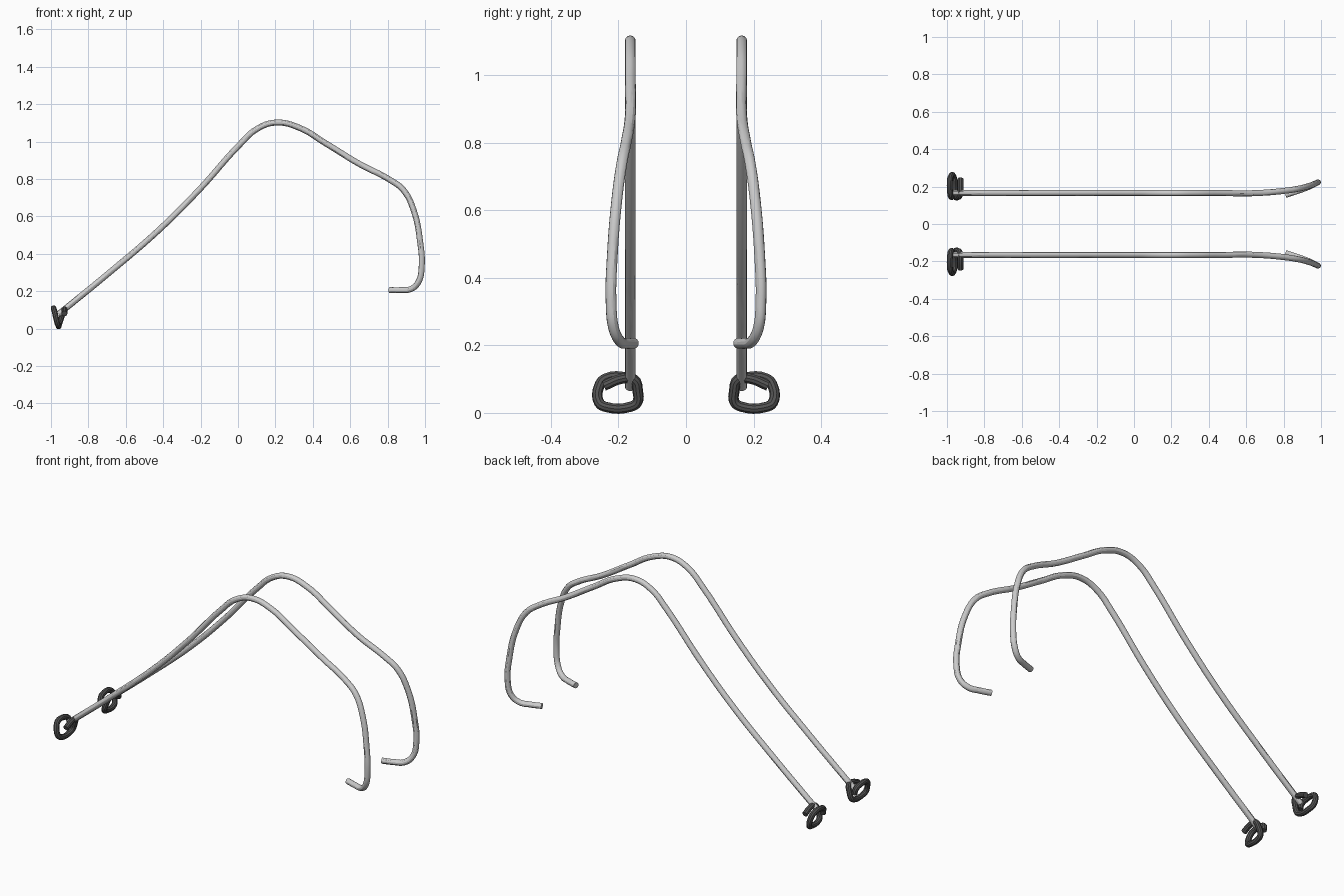
import bpy

if "Cube" in bpy.data.objects:
    bpy.data.objects.remove(bpy.data.objects["Cube"])

dark = bpy.data.materials.new("dark_metal")
dark.diffuse_color = (0.09, 0.09, 0.09, 1)
dark.use_nodes = True
dark.node_tree.nodes["Principled BSDF"].inputs["Base Color"].default_value = dark.diffuse_color


def tube(name, points, radius, side, steps, sides, material=None):
    """Round bar swept along a smooth path; side = 1 or -1 mirrors in y."""
    curve = bpy.data.curves.new(name, 'CURVE')
    curve.dimensions = '3D'
    curve.bevel_depth = radius
    curve.bevel_resolution = sides // 2 - 2
    curve.resolution_u = steps
    curve.use_fill_caps = True
    spline = curve.splines.new('BEZIER')
    spline.bezier_points.add(len(points) - 1)
    for bp, (x, y, z) in zip(spline.bezier_points, points):
        bp.co = (x, y * side, z)
        bp.handle_left_type = bp.handle_right_type = 'AUTO'
    obj = bpy.data.objects.new(name, curve)
    bpy.context.collection.objects.link(obj)
    bpy.ops.object.select_all(action='DESELECT')
    obj.select_set(True)
    bpy.context.view_layer.objects.active = obj
    bpy.ops.object.convert(target='MESH')
    obj = bpy.context.view_layer.objects.active
    bpy.ops.object.shade_smooth_by_angle()
    if material:
        obj.data.materials.clear()
        obj.data.materials.append(material)
    return obj


Y = 0.165
# long bent rod: low end, over the crest, down to the inward hook
rod = [
    (-0.96, Y, 0.077), (-0.675, Y, 0.31), (-0.42, Y, 0.53), (-0.205, Y, 0.745),
    (0.01, Y, 0.985), (0.10, Y, 1.067), (0.205, Y, 1.102), (0.33, Y, 1.073),
    (0.47, Y, 0.99), (0.65, Y, 0.88), (0.81, 0.178, 0.797), (0.885, 0.19, 0.74),
    (0.94, 0.205, 0.63), (0.973, 0.218, 0.47), (0.982, 0.222, 0.33),
    (0.965, 0.214, 0.25), (0.925, 0.195, 0.212), (0.87, 0.175, 0.206),
    (0.81, 0.155, 0.206),
]
# open coiled link at the low end
link = [
    (-0.928, 0.243, 0.08), (-0.928, 0.19, 0.101), (-0.93, 0.155, 0.1),
    (-0.942, 0.143, 0.065), (-0.954, 0.145, 0.03), (-0.958, 0.165, 0.018),
    (-0.96, 0.235, 0.017), (-0.966, 0.257, 0.03), (-0.978, 0.257, 0.08),
    (-0.984, 0.238, 0.102), (-0.984, 0.175, 0.104), (-0.98, 0.148, 0.09),
    (-0.974, 0.143, 0.06),
]

for label, side in (("left", 1), ("right", -1)):
    tube(label + "_rod", rod, 0.016, side, 6, 12)
    tube(label + "_link", link, 0.0155, side, 4, 10, dark)
